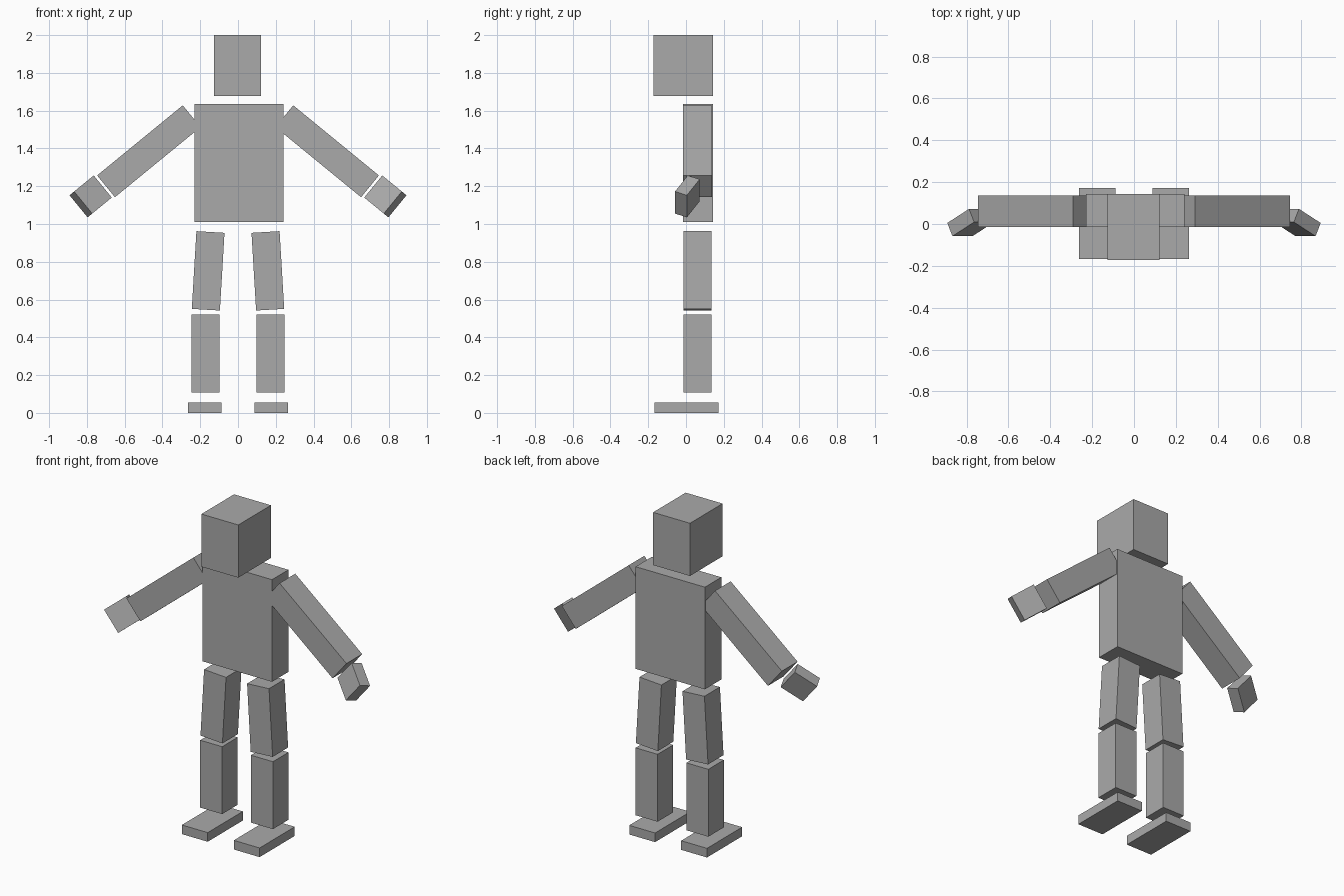
import bpy
from mathutils import Matrix, Vector
from math import radians, sin, cos

if "Cube" in bpy.data.objects:
    bpy.data.objects.remove(bpy.data.objects["Cube"])

grey = bpy.data.materials.new("plain_grey")
grey.diffuse_color = (0.40, 0.40, 0.40, 1)
grey.use_nodes = True
grey.node_tree.nodes["Principled BSDF"].inputs["Base Color"].default_value = grey.diffuse_color


def box(name, center, size, axes=None):
    """Box of a given size, optionally turned onto three orthonormal axes."""
    bpy.ops.mesh.primitive_cube_add(size=1)
    ob = bpy.context.object
    ob.name = ob.data.name = name
    turn = Matrix(axes).transposed().to_4x4() if axes else Matrix()
    ob.data.transform(Matrix.Translation(center) @ turn @ Matrix.Diagonal((*size, 1)))
    ob.data.materials.append(grey)
    return ob


def span(name, lo, hi):
    """Upright box between two opposite corners."""
    lo, hi = Vector(lo), Vector(hi)
    return box(name, (lo + hi) / 2, hi - lo)


def mirrored(name, center, size, axes=None):
    """Right and left copies of a limb part."""
    box("right_" + name, center, size, axes)
    left = box("left_" + name, center, size, axes)
    left.data.transform(Matrix.Scale(-1, 4, (1, 0, 0)))
    left.data.flip_normals()


# Head and torso
span("head", (-0.127, -0.173, 1.677), (0.123, 0.143, 2.0))
span("torso", (-0.229, -0.015, 1.01), (0.241, 0.144, 1.636))

# Arms slope down and outwards
a = radians(39.3)
along = Vector((cos(a), 0, -sin(a)))
across = Vector((sin(a), 0, cos(a)))
depth = Vector((0, 1, 0))
mirrored("arm", (0.472, 0.061, 1.385), (0.586, 0.152, 0.149), (along, depth, across))

# Hands continue the arms, bent forwards
b = radians(26.7)
reach = along * cos(b) - depth * sin(b)
palm = along * sin(b) + depth * cos(b)
mirrored("hand", (0.780, 0.007, 1.146), (0.150, 0.0705, 0.151), (reach, palm, across))

# Upper legs lean slightly outwards
c = radians(3.4)
mirrored("upper_leg", (0.158, 0.061, 0.752), (0.149, 0.150, 0.412),
         ((cos(c), 0, sin(c)), (0, 1, 0), (-sin(c), 0, cos(c))))

# Lower legs and feet
mirrored("lower_leg", (0.172, 0.061, 0.315), (0.149, 0.150, 0.413))
mirrored("foot", (0.176, 0.003, 0.028), (0.175, 0.340, 0.056))
